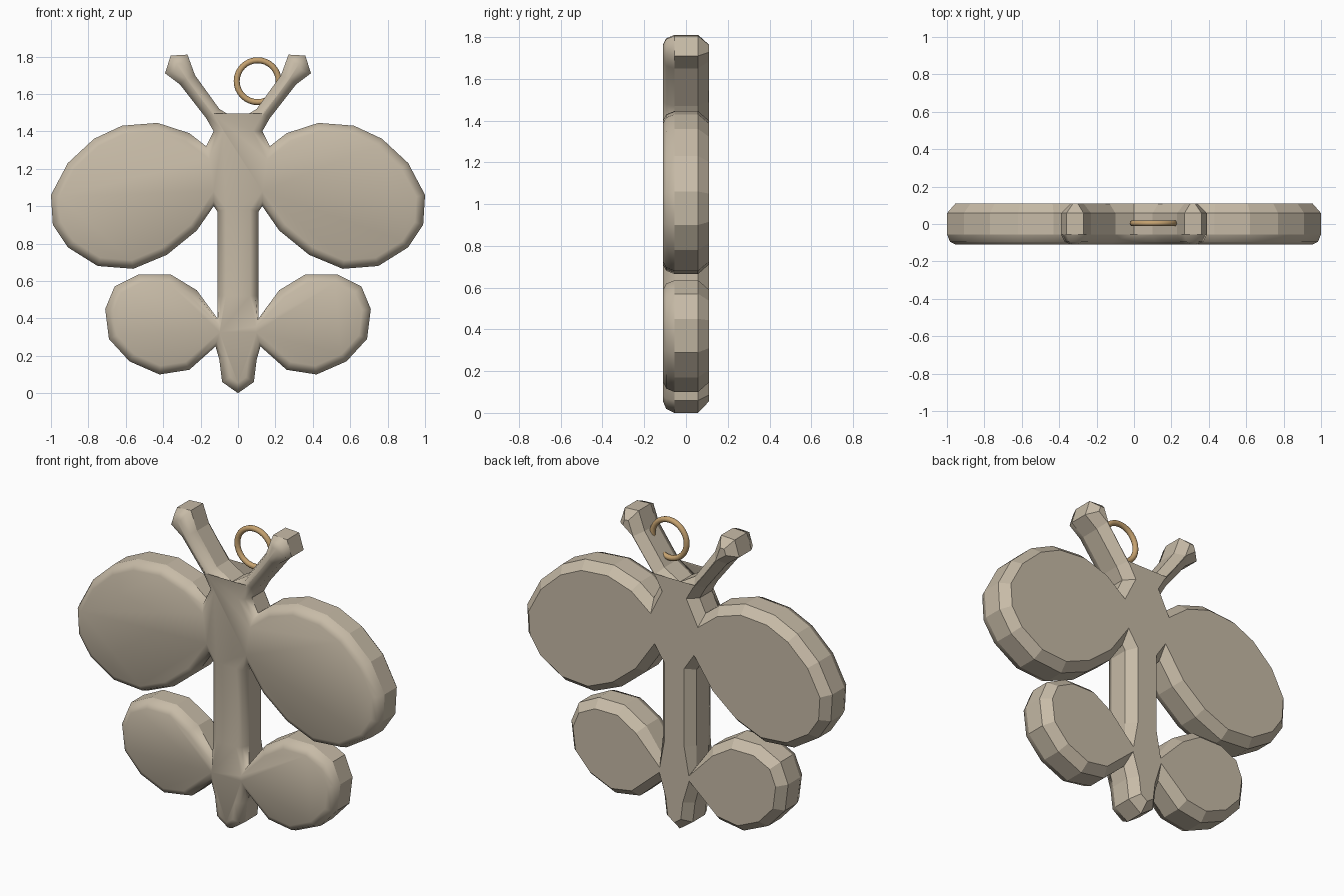
import bpy, bmesh, math
from mathutils import Vector

cube = bpy.data.objects.get("Cube")
if cube:
    bpy.data.objects.remove(cube, do_unlink=True)


def make_material(name, colour):
    mat = bpy.data.materials.new(name)
    mat.use_nodes = True
    mat.diffuse_color = (*colour, 1)
    mat.node_tree.nodes["Principled BSDF"].inputs["Base Color"].default_value = (*colour, 1)
    return mat


beige = make_material("warm beige", (0.57, 0.495, 0.385))
brass = make_material("brass", (0.56, 0.36, 0.16))

# Half silhouette of the butterfly, part by part from head notch to tail tip
antenna = [(0, 1.46), (.1, 1.52), (.23, 1.7), (.27, 1.81), (.36, 1.805),
           (.39, 1.71), (.31, 1.65), (.17, 1.47), (.13, 1.4)]
upper_wing = [(.17, 1.32), (.26, 1.39), (.43, 1.445), (.62, 1.43), (.77, 1.36),
              (.91, 1.23), (1, 1.06), (.99, .9), (.91, .78), (.75, .68),
              (.56, .665), (.38, .74), (.22, .87), (.13, 1)]
waist = [(.11, .97), (.11, .52)]
lower_wing = [(.11, .4), (.22, .55), (.36, .635), (.53, .635), (.66, .57),
              (.71, .45), (.69, .29), (.58, .17), (.42, .1), (.26, .125), (.12, .25)]
tail = [(.1, .18), (.085, .06), (0, 0)]
half = antenna + upper_wing + waist + lower_wing + tail
outline = [Vector(p) for p in half + [(-x, z) for x, z in half[-2:0:-1]]]


def inset(points, distance):
    """Move a clockwise outline inward with mitred corners."""
    result = []
    for i, p in enumerate(points):
        a = (p - points[i - 1]).normalized()
        b = (points[(i + 1) % len(points)] - p).normalized()
        na, nb = Vector((a.y, -a.x)), Vector((b.y, -b.x))
        result.append(p + (na + nb) / max(1 + na.dot(nb), 0.6) * distance)
    return result


# Body: rounded front edge, straight rim, plain chamfer at the back
layers = [(.045, -.11), (.016, -.095), (0, -.055), (0, .058), (.045, .11)]
bm = bmesh.new()
rings = [[bm.verts.new((p.x, y, p.y)) for p in inset(outline, d)] for d, y in layers]
for level in range(len(rings) - 1):
    near, far = rings[level], rings[level + 1]
    for i in range(len(near)):
        j = (i + 1) % len(near)
        face = bm.faces.new((near[i], near[j], far[j], far[i]))
        face.smooth = level < 2
bm.faces.new(rings[0]).smooth = True
bm.faces.new(rings[-1])
bmesh.ops.recalc_face_normals(bm, faces=bm.faces)
mesh = bpy.data.meshes.new("butterfly_body")
bm.to_mesh(mesh)
bm.free()
mesh.materials.append(beige)
body = bpy.data.objects.new("butterfly_body", mesh)
bpy.context.collection.objects.link(body)

# Hanging ring through the left antenna
bpy.ops.mesh.primitive_torus_add(major_radius=.112, minor_radius=.016,
                                 major_segments=32, minor_segments=12,
                                 location=(.105, .004, 1.668),
                                 rotation=(math.pi / 2, 0, 0))
ring = bpy.context.object
ring.name = "hanging_ring"
ring.data.materials.append(brass)
bpy.ops.object.shade_smooth_by_angle(angle=math.radians(60))
